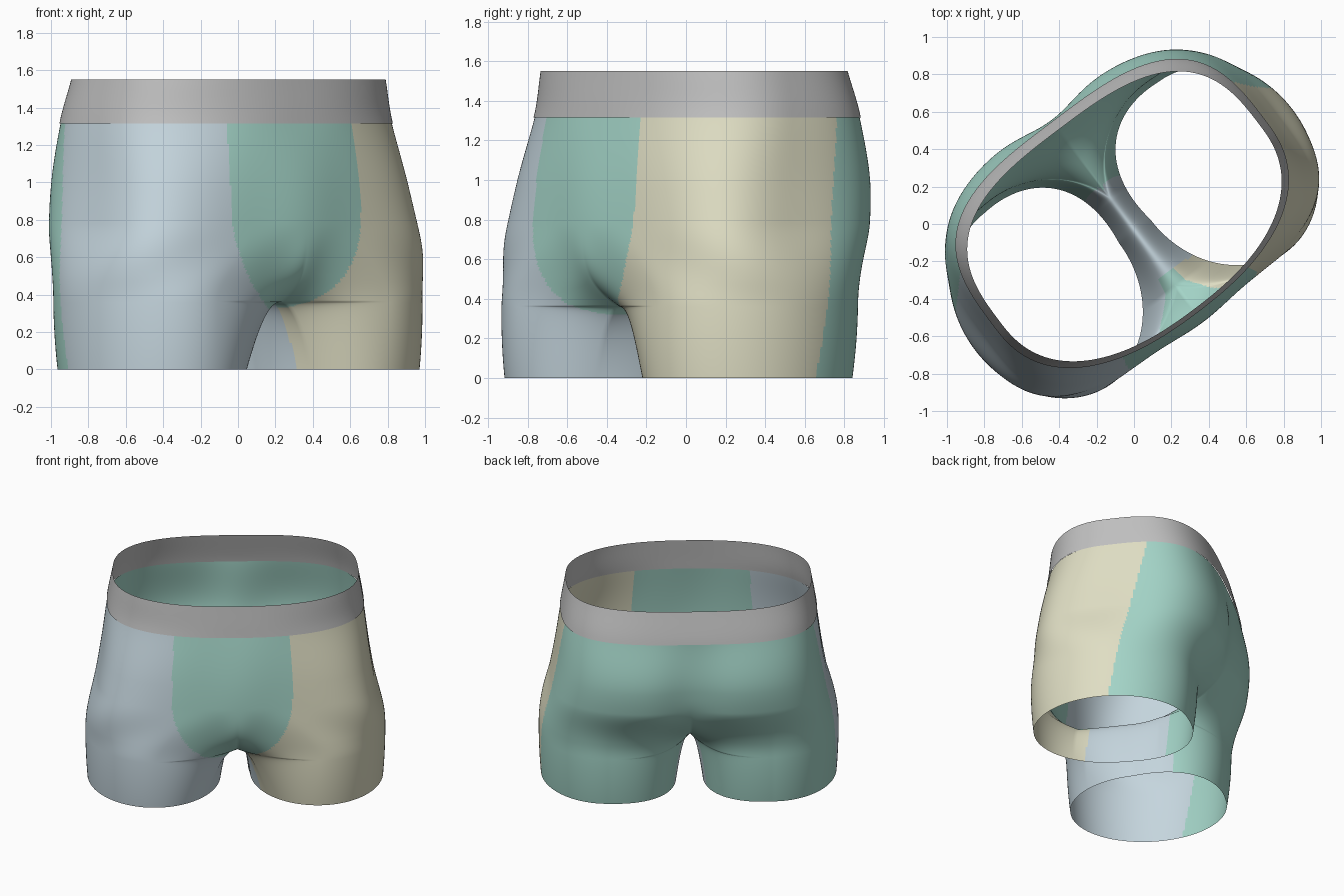
import bpy, bmesh, math

cube = bpy.data.objects.get("Cube")
if cube:
    bpy.data.objects.remove(cube)

TURN = math.radians(37)        # the garment is turned about the vertical axis
CROTCH = 0.36
BAND_LOW, BAND_TOP = 1.32, 1.55
ARC, INNER = 200, 40           # columns around the outside and inside of a leg
LEG = 0.58                     # sideways distance of a leg centre
FRONT_ANGLE, SWEEP = 140, 300  # outer arc of a leg, in degrees

# height, half width, front depth, back depth, front squareness, back squareness
TORSO = [
    (0.36, 1.045, 0.605, 0.63, 4.0, 3.0),
    (0.50, 1.03, 0.61, 0.68, 4.0, 3.0),
    (0.95, 0.955, 0.60, 0.76, 3.2, 3.1),
    (1.32, 0.905, 0.58, 0.69, 2.4, 3.2),
    (1.55, 0.865, 0.56, 0.63, 2.4, 3.0),
]


def material(name, rgb):
    m = bpy.data.materials.new(name)
    m.use_nodes = True
    m.diffuse_color = (*rgb, 1)
    m.node_tree.nodes["Principled BSDF"].inputs["Base Color"].default_value = (*rgb, 1)
    return m


TEAL = material("teal cloth", (0.37, 0.66, 0.575))
BLUE = material("pale blue cloth", (0.56, 0.67, 0.73))
SAND = material("sand cloth", (0.74, 0.73, 0.55))
GREY = material("grey elastic", (0.53, 0.53, 0.53))


def slope(i, k):
    a, b = TORSO[max(i - 1, 0)], TORSO[min(i + 1, len(TORSO) - 1)]
    return (b[k] - a[k]) / (b[0] - a[0])


def section(z):
    """Smoothly interpolated torso measurements at a height."""
    i = 0
    while i < len(TORSO) - 2 and z > TORSO[i + 1][0]:
        i += 1
    p, q = TORSO[i], TORSO[i + 1]
    h = q[0] - p[0]
    t = min(max((z - p[0]) / h, 0), 1)
    return [(2*t**3 - 3*t*t + 1) * p[k] + (t**3 - 2*t*t + t) * h * slope(i, k)
            + (3*t*t - 2*t**3) * q[k] + (t**3 - t*t) * h * slope(i + 1, k)
            for k in range(1, 6)]


def leg_point(deg, s):
    """Leg outline; s runs from the joined crotch (0) to the free hem (1)."""
    c, sn = math.cos(math.radians(deg)), math.sin(math.radians(deg))
    f = 0.01 + (0.585 - 0.025 * s ** 4) * sn
    if c > 0:
        return LEG + (0.485 - 0.015 * s ** 4) * c, f
    # the inside closes onto the centre plane, further forward at the back
    edge = FRONT_ANGLE if sn > 0 else FRONT_ANGLE - SWEEP
    joined = max(0.0, LEG - LEG * c / math.cos(math.radians(edge)))
    # the rear inner thigh is fuller than the front
    full = max(0.0, 2 * c * sn)
    free = LEG + 0.475 * c - 0.05 * full
    return joined + (free - joined) * s, f - 0.03 * full


def lift(u, f, z):
    """Raise the rear end of the crotch a little."""
    if f > 0:
        return z
    near = math.exp(-(u / 0.15) ** 2 - ((z - CROTCH) / 0.2) ** 2)
    return z + 0.03 * near * min(1, -f / 0.2) ** 2


def torso_point(k, z, grow=0.0):
    """Point on the half outline, from centre front (k=0) to centre back (k=1)."""
    width, front, back, nf, nb = section(z)
    t = math.pi * (0.5 - k)
    depth, n = (front, nf) if t > 0 else (back, nb)
    c, s = max(math.cos(t), 0.0), math.sin(t)
    r = (abs(c / width) ** n + abs(s / depth) ** n) ** (-1 / n) + grow
    u, f = r * c, r * s
    # pouch fullness and the hollow between the buttocks
    if z < BAND_LOW:
        fade = math.sin(math.pi * (BAND_LOW - z) / (BAND_LOW - CROTCH))
        f += 0.03 * fade * math.exp(-(u / 0.25) ** 2) if f > 0 else \
            0.055 * fade * math.exp(-(u / 0.22) ** 2)
    # tuck the centre under quickly, ease the sides gently into the legs
    tuck = max(0.0, 1 - (z - CROTCH) / 0.55) ** (5 if f > 0 else 3)
    e = max(0.0, 1 - (z - CROTCH) / 0.42)
    middle = math.exp(-(u / (0.19 if f > 0 else 0.23)) ** 2)
    w = middle * tuck + (1 - middle) * e * e * (3 - 2 * e)
    lu, lf = leg_point(FRONT_ANGLE - SWEEP * k, 0)
    u, f = u + (lu - u) * w, f + (lf - f) * w
    if k in (0, 1):
        u = 0.0
    return u, f, lift(u, f, z)


def leg_row(q):
    z = CROTCH * (1 - q * q)
    ring = []
    for c in range(ARC + INNER):
        if c <= ARC:
            deg = FRONT_ANGLE - SWEEP * c / ARC
        else:
            deg = FRONT_ANGLE - SWEEP - (360 - SWEEP) * (c - ARC) / INNER
        u, f = leg_point(deg, q)
        ring.append((u, f, lift(u, f, z)))
    return ring


def torso_row(z, grow=0.0):
    return [torso_point(c / ARC, z, grow) for c in range(ARC + 1)]


def panel(u, f, z):
    """Cloth panel at a place: 0 teal, 1 blue, 2 sand."""
    inside = abs(u) < 0.5 and z < CROTCH + 0.05
    seam = -0.07 - 0.17 * z - (0.06 if u < 0 else 0)
    if f < (-0.28 if inside else seam):
        return 0
    drop = max(0.0, (0.85 - z) / 0.53)
    half = 0.43 * math.sqrt(max(0.0, 1 - drop * drop)) - 0.04 * max(0, z - 0.85)
    if f > 0.3 and abs(u + 0.045) < half:
        return 0
    if u > 0 and not (f < 0.3 and inside):
        return 2
    return 1


def build(name, grids, mats, rule):
    """Skin grids of (rows, closed) on both sides of the centre plane."""
    bm = bmesh.new()
    for side in (1, -1):
        for rows, closed in grids:
            vs = [[bm.verts.new((side * u, f, z)) for u, f, z in row] for row in rows]
            n = len(vs[0])
            for a, b in zip(vs, vs[1:]):
                for c in range(n if closed else n - 1):
                    d = (c + 1) % n
                    quad = [a[c], b[c], b[d], a[d]]
                    face = bm.faces.new(quad if side > 0 else quad[::-1])
                    face.smooth = True
                    face.material_index = rule(*face.calc_center_median())
    bmesh.ops.remove_doubles(bm, verts=bm.verts, dist=0.0002)
    # turn from garment axes (side, forward, up) to the standing pose, leaning a little
    for v in bm.verts:
        u, f, z = v.co
        v.co = (math.cos(TURN) * u + math.sin(TURN) * f - 0.003 - 0.01 * z,
                math.sin(TURN) * u - math.cos(TURN) * f - 0.03 + 0.018 * z, z)
    me = bpy.data.meshes.new(name)
    bm.to_mesh(me)
    bm.free()
    for m in mats:
        me.materials.append(m)
    ob = bpy.data.objects.new(name, me)
    bpy.context.scene.collection.objects.link(ob)


# cloth body: torso above the crotch, two legs below
R = 100
torso = [torso_row(BAND_LOW + (CROTCH - BAND_LOW) * i / R) for i in range(R + 1)]
legs = [leg_row(i / 36) for i in range(37)]
build("shorts_body", [(torso, False), (legs, True)], [TEAL, BLUE, SAND], panel)

# elastic waistband, sitting just outside the cloth
band = [torso_row(BAND_TOP + (BAND_LOW - 0.005 - BAND_TOP) * i / 8, 0.006) for i in range(9)]
build("waistband", [(band, False)], [GREY], lambda u, f, z: 0)
